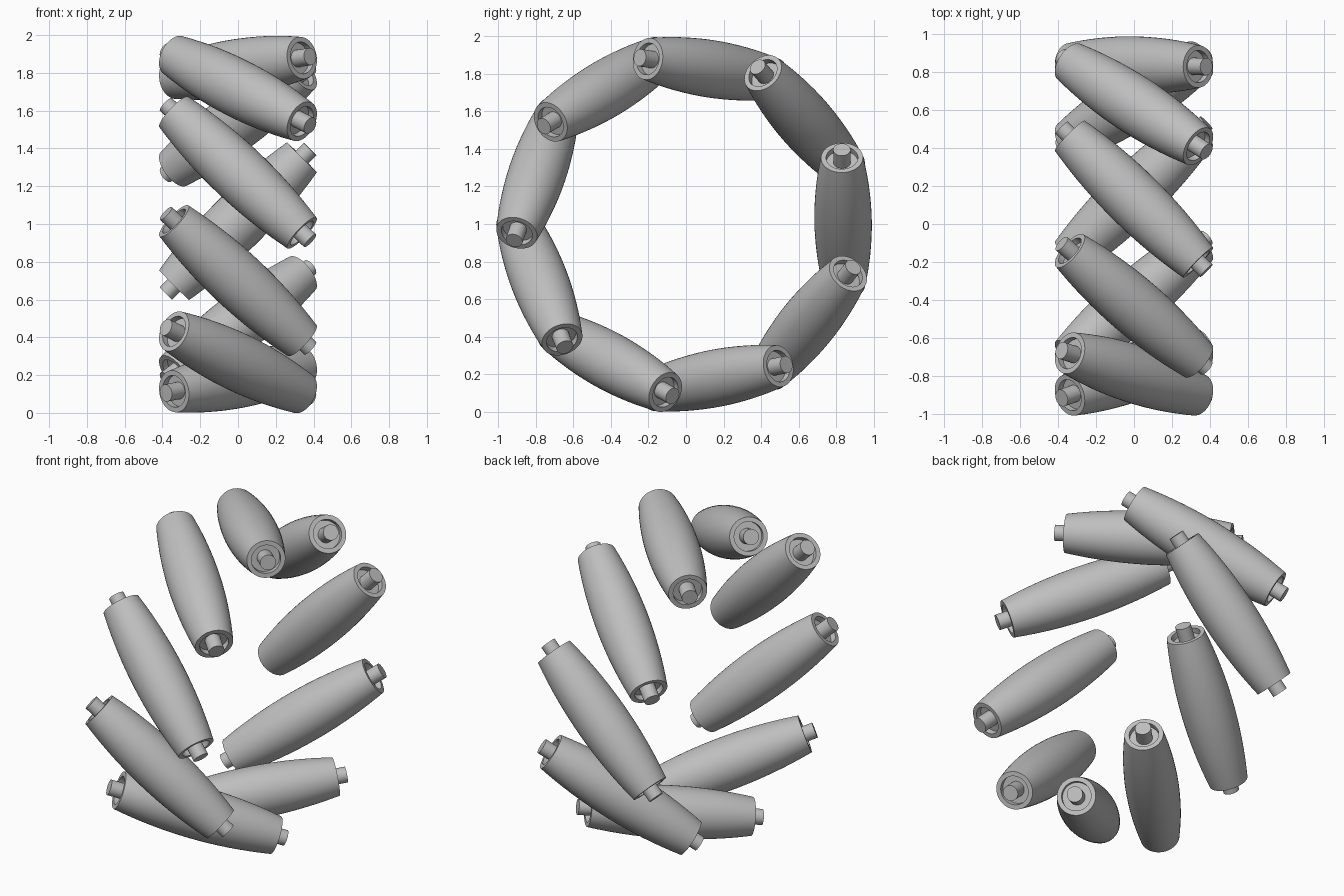
import bpy
import math
from mathutils import Matrix, Vector

old = bpy.data.objects.get("Cube")
if old:
    bpy.data.objects.remove(old, do_unlink=True)

ROLLERS = 9
START = math.radians(1.0)     # angle of the first roller
RING = 0.837                  # wheel axis to roller axis
HALF = 0.479                  # half length of a roller body
MID_R, END_R = 0.153, 0.112   # barrel radii
CUP_R, CUP_DEPTH = 0.085, 0.035
PIN_R, PIN_HALF = 0.046, 0.540
SIDES = 48

grey = bpy.data.materials.new("plain grey")
grey.use_nodes = True
colour = (0.52, 0.52, 0.52, 1)
grey.diffuse_color = colour
grey.node_tree.nodes["Principled BSDF"].inputs["Base Color"].default_value = colour


def lathe(name, profile, closed):
    """Revolve (radius, height) points around local z."""
    n = len(profile)
    verts, faces = [], []
    for i in range(SIDES):
        a = math.tau * i / SIDES
        verts += [(r * math.cos(a), r * math.sin(a), z) for r, z in profile]
    for i in range(SIDES):
        j = (i + 1) % SIDES
        for k in range(n if closed else n - 1):
            m = (k + 1) % n
            faces.append((i * n + k, j * n + k, j * n + m, i * n + m))
    if not closed:
        faces.append([i * n for i in reversed(range(SIDES))])
        faces.append([i * n + n - 1 for i in range(SIDES)])
    mesh = bpy.data.meshes.new(name)
    mesh.from_pydata(verts, [], faces)
    mesh.materials.append(grey)
    return mesh


# Barrel with a shallow cup in each end
steps = 16
barrel = []
for i in range(steps + 1):
    t = 2 * i / steps - 1
    barrel.append((MID_R - (MID_R - END_R) * t * t, HALF * t))
floor = HALF - CUP_DEPTH
cups = [(CUP_R, HALF), (CUP_R, floor), (PIN_R, floor),
        (PIN_R, -floor), (CUP_R, -floor), (CUP_R, -HALF)]
body_mesh = lathe("roller_body", barrel + cups, True)

# Pin running through the barrel
pin_mesh = lathe("roller_pin", [(PIN_R, -PIN_HALF), (PIN_R, PIN_HALF)], False)

# Rollers set at 45 degrees around the wheel axis
parts = []
for i in range(ROLLERS):
    a = START + math.tau * i / ROLLERS
    radial = Vector((0, math.cos(a), math.sin(a)))
    tangent = Vector((0, -math.sin(a), math.cos(a)))
    axis = (Vector((1, 0, 0)) + tangent).normalized()
    side = radial.cross(axis)
    basis = Matrix((side, axis.cross(side), axis)).transposed().to_4x4()
    place = Matrix.Translation(radial * RING + Vector((0, 0, 1))) @ basis
    for name, mesh in (("roller_body", body_mesh), ("roller_pin", pin_mesh)):
        ob = bpy.data.objects.new(f"{name}_{i + 1}", mesh)
        ob.matrix_world = place
        bpy.context.collection.objects.link(ob)
        parts.append(ob)

# Smooth shading with crisp rims
bpy.ops.object.select_all(action="DESELECT")
for ob in parts[:2]:
    ob.select_set(True)
bpy.context.view_layer.objects.active = parts[0]
bpy.ops.object.shade_smooth_by_angle(angle=math.radians(30))
